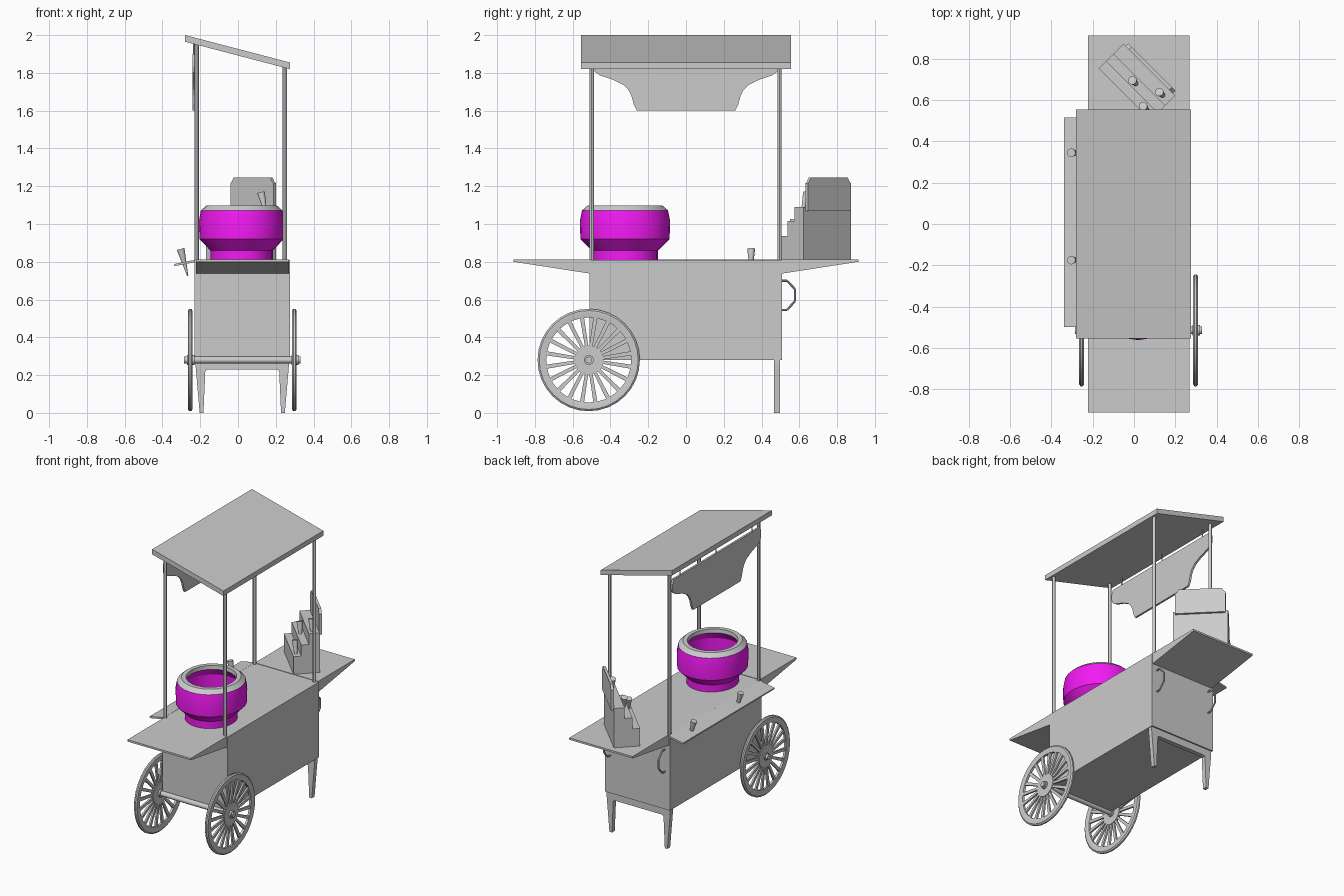
import bpy, bmesh, math
from mathutils import Vector, Matrix

if "Cube" in bpy.data.objects:
    bpy.data.objects.remove(bpy.data.objects["Cube"])

CX = 0.0225  # centre line of the cart body


def make(name, bm, smooth=False, mat=None):
    bmesh.ops.recalc_face_normals(bm, faces=bm.faces)
    me = bpy.data.meshes.new(name)
    bm.to_mesh(me)
    bm.free()
    ob = bpy.data.objects.new(name, me)
    bpy.context.collection.objects.link(ob)
    if mat:
        me.materials.append(mat)
    if smooth:
        bpy.ops.object.select_all(action='DESELECT')
        ob.select_set(True)
        bpy.context.view_layer.objects.active = ob
        bpy.ops.object.shade_smooth_by_angle(angle=math.radians(30))
    return ob


def add_prism(bm, pts, place, a, b):
    """Extrude a 2D outline from a to b; place(u, v, w) gives the 3D point."""
    lo = [bm.verts.new(place(u, v, a)) for u, v in pts]
    hi = [bm.verts.new(place(u, v, b)) for u, v in pts]
    n = len(pts)
    bm.faces.new(lo)
    bm.faces.new(hi)
    for i in range(n):
        j = (i + 1) % n
        bm.faces.new((lo[i], lo[j], hi[j], hi[i]))


def prism(name, pts, place, a, b):
    bm = bmesh.new()
    add_prism(bm, pts, place, a, b)
    return make(name, bm)


def along_x(u, v, w): return (w, u, v)
def along_y(u, v, w): return (u, w, v)


def box(name, x0, x1, y0, y1, z0, z1):
    return prism(name, [(x0, z0), (x1, z0), (x1, z1), (x0, z1)], along_y, y0, y1)


def add_rod(bm, p, q, r1, r2=None, seg=12):
    p, q = Vector(p), Vector(q)
    d = q - p
    m = Matrix.Translation((p + q) / 2) @ d.to_track_quat('Z', 'Y').to_matrix().to_4x4()
    bmesh.ops.create_cone(bm, cap_ends=True, segments=seg, radius1=r1,
                          radius2=r1 if r2 is None else r2, depth=d.length, matrix=m)


def rod(name, p, q, r1, r2=None, seg=12):
    bm = bmesh.new()
    add_rod(bm, p, q, r1, r2, seg)
    return make(name, bm, True)


def add_lathe(bm, profile, seg, place, closed=True):
    """Revolve (radius, height) points; place(a, b, h) gives the 3D point."""
    rings = []
    for k in range(seg):
        t = 2 * math.pi * k / seg
        rings.append([bm.verts.new(place(r * math.cos(t), r * math.sin(t), h)) for r, h in profile])
    n = len(profile)
    for k in range(seg):
        A, B = rings[k], rings[(k + 1) % seg]
        for i in range(n if closed else n - 1):
            j = (i + 1) % n
            bm.faces.new((A[i], A[j], B[j], B[i]))
    if not closed:
        bm.faces.new([r[0] for r in rings])
        bm.faces.new([r[-1] for r in rings])


# Cart body and wedge shelves at both ends
box("cart_body", -0.23, 0.275, -0.51, 0.507, 0.28, 0.81)
for s, nm in ((-1, "front_shelf"), (1, "back_shelf")):
    prism(nm, [(s * 0.505, 0.813), (s * 0.912, 0.813), (s * 0.912, 0.80), (s * 0.505, 0.737)],
          along_x, -0.222, 0.27)

# Sloped side flap
prism("side_flap", [(-0.338, 0.788), (-0.336, 0.777), (-0.225, 0.798), (-0.225, 0.811)],
      along_y, -0.50, 0.517)

# Roof and its posts
prism("roof", [(-0.28, 1.965), (0.275, 1.82), (0.275, 1.855), (-0.28, 2.0)], along_y, -0.555, 0.555)
for x, z in ((-0.218, 1.955), (0.248, 1.835)):
    for y in (-0.499, 0.495):
        rod("roof_post", (x, y, 0.80), (x, y, z), 0.0115)

# Hanging scalloped sign board
half = [(0.262, 1.602), (0.277, 1.634), (0.288, 1.676), (0.305, 1.71), (0.33, 1.735), (0.383, 1.762),
        (0.456, 1.787), (0.482, 1.805), (0.492, 1.83), (0.492, 1.87), (0.48, 1.90)]
prism("sign_board", half + [(-y, z) for y, z in reversed(half)], along_x, -0.241, -0.227)
for y in (-0.4, 0, 0.4):
    rod("sign_hanger", (-0.234, y, 1.89), (-0.234, y, 1.96), 0.004, seg=6)

# Back leg frame with tapered legs
leg = [(-0.178, 0.0), (-0.20, 0.0), (-0.247, 0.285)]
leg = [(-0.225 + 0.022, 0.0), (-0.225, 0.255), (-0.225, 0.285)]
left = [(-0.155, 0.23), (-0.173, 0.225), (-0.183, 0.0)] + leg
right = [(2 * CX - x, z) for x, z in reversed(left)]
prism("leg_frame", left + right, along_y, 0.466, 0.497)

# Axle and spoked wheels
rod("axle", (CX - 0.308, -0.515, 0.28), (CX + 0.308, -0.515, 0.28), 0.018, seg=16)
for s, nm in ((-1, "left_wheel"), (1, "right_wheel")):
    wx = CX + s * 0.276

    def place(a, b, h):
        return (wx + h, -0.515 + a, 0.28 + b)
    bm = bmesh.new()
    tyre = [(0.225, -0.008), (0.25, -0.012), (0.262, -0.012), (0.271, -0.005),
            (0.271, 0.005), (0.262, 0.012), (0.25, 0.012), (0.225, 0.008)]
    add_lathe(bm, tyre, 32, place)
    for k in range(20):
        t = 2 * math.pi * (k + 0.5) / 20
        c, sn = math.cos(t), math.sin(t)
        add_prism(bm, [(0.06, -0.0085), (0.235, -0.011), (0.235, 0.011), (0.06, 0.0085)],
                  lambda u, v, w: place(u * c - v * sn, u * sn + v * c, w), -0.006, 0.006)
    make(nm, bm, True)
    rod(nm + "_hub", (wx - 0.01, -0.515, 0.28), (wx + 0.01, -0.515, 0.28), 0.078, seg=24)
    rod(nm + "_cap", (wx - 0.016, -0.515, 0.28), (wx + 0.022, -0.515, 0.28), 0.026, seg=16)

# Bent push handles on the back
for x in (-0.19, 0.235):
    pts = [(0.50, 0.70), (0.535, 0.70), (0.577, 0.655), (0.577, 0.592), (0.535, 0.545), (0.50, 0.545)]
    bm = bmesh.new()
    for (y0, z0), (y1, z1) in zip(pts, pts[1:]):
        add_rod(bm, (x, y0, z0), (x, y1, z1), 0.006, seg=8)
    make("push_handle", bm, True)

# Round bowl with a pale rim
pink = bpy.data.materials.new("bright_pink")
pink.diffuse_color = (0.9, 0.01, 0.9, 1)
pink.use_nodes = True
pink.node_tree.nodes["Principled BSDF"].inputs["Base Color"].default_value = pink.diffuse_color


def bowl_place(a, b, h):
    return (0.019 + 0.945 * a, -0.323 + b, h)


bm = bmesh.new()
add_lathe(bm, [(0.175, 0.81), (0.175, 0.86), (0.236, 0.92), (0.239, 1.015), (0.228, 1.072),
               (0.165, 1.072), (0.20, 1.02), (0.20, 0.93), (0.15, 0.87)], 24, bowl_place, False)
make("bowl", bm, True, pink)
bm = bmesh.new()
add_lathe(bm, [(0.228, 1.072), (0.198, 1.098), (0.168, 1.098), (0.165, 1.072)], 24, bowl_place)
make("bowl_rim", bm, True)

# Stepped stand, turned 45 degrees: u runs along the steps, v towards its back
U, V = Vector((0.7071, -0.7071, 0)), Vector((0.7071, 0.7071, 0))
O = Vector((0.075, 0.748, 0))


def stand(u, v, z): return O + U * u + V * v + Vector((0, 0, z))


steps = [(0, 0.81), (0, 1.09), (-0.07, 1.09), (-0.07, 1.015), (-0.12, 1.015),
         (-0.12, 0.937), (-0.17, 0.937), (-0.17, 0.81)]
prism("step_stand", steps, lambda v, z, u: stand(u, v, z), -0.177, 0.177)
panel = [(0.162, 1.07), (0.162, 1.215), (0.15, 1.225), (0.138, 1.245)]
prism("stand_back_panel", panel + [(-u, z) for u, z in reversed(panel)],
      lambda u, z, v: stand(u, v, z), -0.002, 0.016)

# Wafer cones on the steps and through the flap
for u, v, z in ((0.11, -0.043, 1.165), (-0.022, -0.095, 1.09), (0.103, -0.147, 1.02)):
    rod("wafer_cone", stand(u + 0.045, v, z - 0.14), stand(u, v, z), 0.003, 0.021)
for y in (0.345, -0.175):
    rod("flap_cone", (-0.266, y, 0.725), (-0.304, y, 0.868), 0.003, 0.021)
